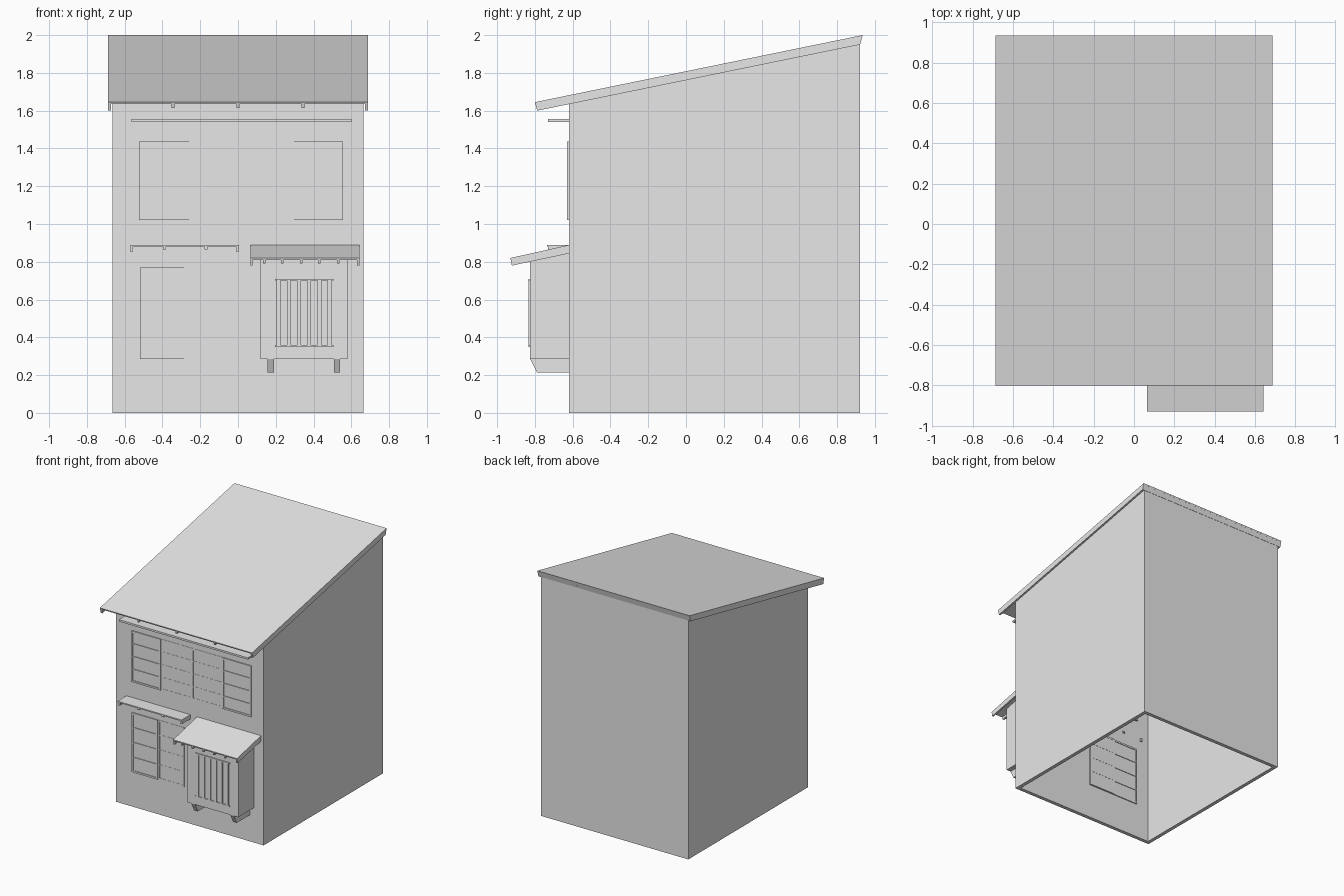
import bpy, bmesh
from mathutils import Vector

cube = bpy.data.objects.get("Cube")
if cube:
    bpy.data.objects.remove(cube, do_unlink=True)

GREY = (0.8, 0.8, 0.8, 1)
mat = bpy.data.materials.new("plain grey")
mat.use_nodes = True
mat.diffuse_color = GREY
mat.node_tree.nodes["Principled BSDF"].inputs["Base Color"].default_value = GREY


def prism(bm, x0, x1, profile):
    """Extrude a (y, z) outline from x0 to x1."""
    base = [bm.verts.new((x0, y, z)) for y, z in profile]
    face = bm.faces.new(base)
    out = bmesh.ops.extrude_face_region(bm, geom=[face])
    moved = [v for v in out["geom"] if isinstance(v, bmesh.types.BMVert)]
    bmesh.ops.translate(bm, verts=moved, vec=(x1 - x0, 0, 0))


def box(bm, x0, x1, y0, y1, z0, z1):
    prism(bm, x0, x1, [(y0, z0), (y1, z0), (y1, z1), (y0, z1)])


def finish(name, bm):
    bmesh.ops.recalc_face_normals(bm, faces=bm.faces)
    mesh = bpy.data.meshes.new(name)
    bm.to_mesh(mesh)
    bm.free()
    mesh.materials.append(mat)
    obj = bpy.data.objects.new(name, mesh)
    bpy.context.collection.objects.link(obj)
    return obj


def sash(name, x0, x1, z0, z1, front, back, recess, rim=0.014):
    """Window panel with rim and three crossbars on both faces."""
    bm = bmesh.new()
    box(bm, x0, x1, front + recess, back - recess, z0, z1)
    for a in (x0, x1 - rim):
        box(bm, a, a + rim, front, back, z0, z1)
    for a in (z0, z1 - rim):
        box(bm, x0 + rim, x1 - rim, front, back, a, a + rim)
    for i in (1, 2, 3):
        z = z0 + (z1 - z0) * i / 4
        box(bm, x0 + rim, x1 - rim, front, back, z - 0.004, z + 0.004)
    finish(name, bm)


def lean_to(name, x0, x1, top, bottom, slab, inner, reach, width):
    """Sloping slab with deep end rafters and shallower inner ones."""
    top, bottom = [[Vector(p) for p in line] for line in (top, bottom)]

    def layer(a, b):
        upper = [t.lerp(u, a) for t, u in zip(top, bottom)]
        lower = [t.lerp(u, b) for t, u in zip(top, bottom)]
        return upper + lower[::-1]

    bm = bmesh.new()
    prism(bm, x0, x1, layer(0, slab))
    for x in (x0, x1 - width):
        prism(bm, x, x + width, layer(slab, 1))
    for x in inner:
        prism(bm, x - width / 2, x + width / 2, layer(slab, reach))
    return finish(name, bm)


# Hollow walls, open underneath
bm = bmesh.new()
prism(bm, -0.665, 0.665, [(-0.62, 0), (0.92, 0), (0.92, 1.985), (-0.62, 1.67)])
bmesh.ops.recalc_face_normals(bm, faces=bm.faces)
floor = [f for f in bm.faces if f.normal.z < -0.9]
bmesh.ops.delete(bm, geom=floor, context="FACES_ONLY")
walls = finish("house_walls", bm)
shell = walls.modifiers.new("wall thickness", "SOLIDIFY")
shell.thickness = 0.03
shell.offset = -1
shell.use_even_offset = True

# Main roof and its rear fascia
lean_to("main_roof", -0.687, 0.687, [(-0.80, 1.645), (0.935, 2.0)],
        [(-0.788, 1.6), (0.922, 1.95)], 0.22, [-0.345, 0, 0.345], 0.66, 0.015)
bm = bmesh.new()
prism(bm, -0.672, 0.672, [(0.915, 1.99), (0.932, 1.99), (0.922, 1.95), (0.915, 1.95)])
finish("rear_fascia", bm)

# Upper window row: outer sashes stand proud of the middle pair
edges = [-0.525, -0.26, 0.017, 0.297, 0.557]
for i, label in enumerate(("right", "centre_right", "centre_left", "left")):
    proud = i in (0, 3)
    sash("upper_sash_" + label, edges[i], edges[i + 1], 1.02, 1.437,
         -0.629 if proud else -0.622, -0.578 if proud else -0.582,
         0.005 if proud else 0.0015)

# Lower window pair
sash("lower_sash_right", -0.52, -0.285, 0.285, 0.77, -0.629, -0.582, 0.005)
sash("lower_sash_left", -0.285, -0.05, 0.285, 0.77, -0.622, -0.576, 0.0015)

# Thin canopies over the windows
bm = bmesh.new()
box(bm, -0.565, 0.6, -0.73, -0.61, 1.54, 1.555)
finish("upper_canopy", bm)
bm = bmesh.new()
box(bm, -0.573, 0.005, -0.735, -0.61, 0.88, 0.89)
for x, z in ((-0.563, 0.855), (-0.39, 0.865), (-0.17, 0.865), (-0.003, 0.855)):
    box(bm, x - 0.008, x + 0.008, -0.73, -0.58, z, 0.88)
finish("lower_canopy", bm)

# Projecting bay with its roof
bm = bmesh.new()
prism(bm, 0.12, 0.58, [(-0.825, 0.285), (-0.61, 0.285), (-0.61, 0.87), (-0.825, 0.825)])
finish("bay_box", bm)
lean_to("bay_roof", 0.065, 0.642, [(-0.93, 0.82), (-0.615, 0.89)],
        [(-0.922, 0.78), (-0.615, 0.845)], 0.25,
        [0.14, 0.235, 0.335, 0.43, 0.53], 0.75, 0.013)

# Brackets under the bay
for label, x in (("right", 0.157), ("left", 0.508)):
    bm = bmesh.new()
    prism(bm, x, x + 0.033, [(-0.825, 0.285), (-0.79, 0.215), (-0.61, 0.215), (-0.61, 0.285)])
    finish("bay_bracket_" + label, bm)

# Upright slats on the bay front
bm = bmesh.new()
for i in range(6):
    x = 0.205 + i * 0.054
    box(bm, x, x + 0.02, -0.833, -0.82, 0.36, 0.70)
for z in (0.35, 0.70):
    box(bm, 0.195, 0.505, -0.833, -0.82, z, z + 0.01)
finish("bay_slats", bm)
